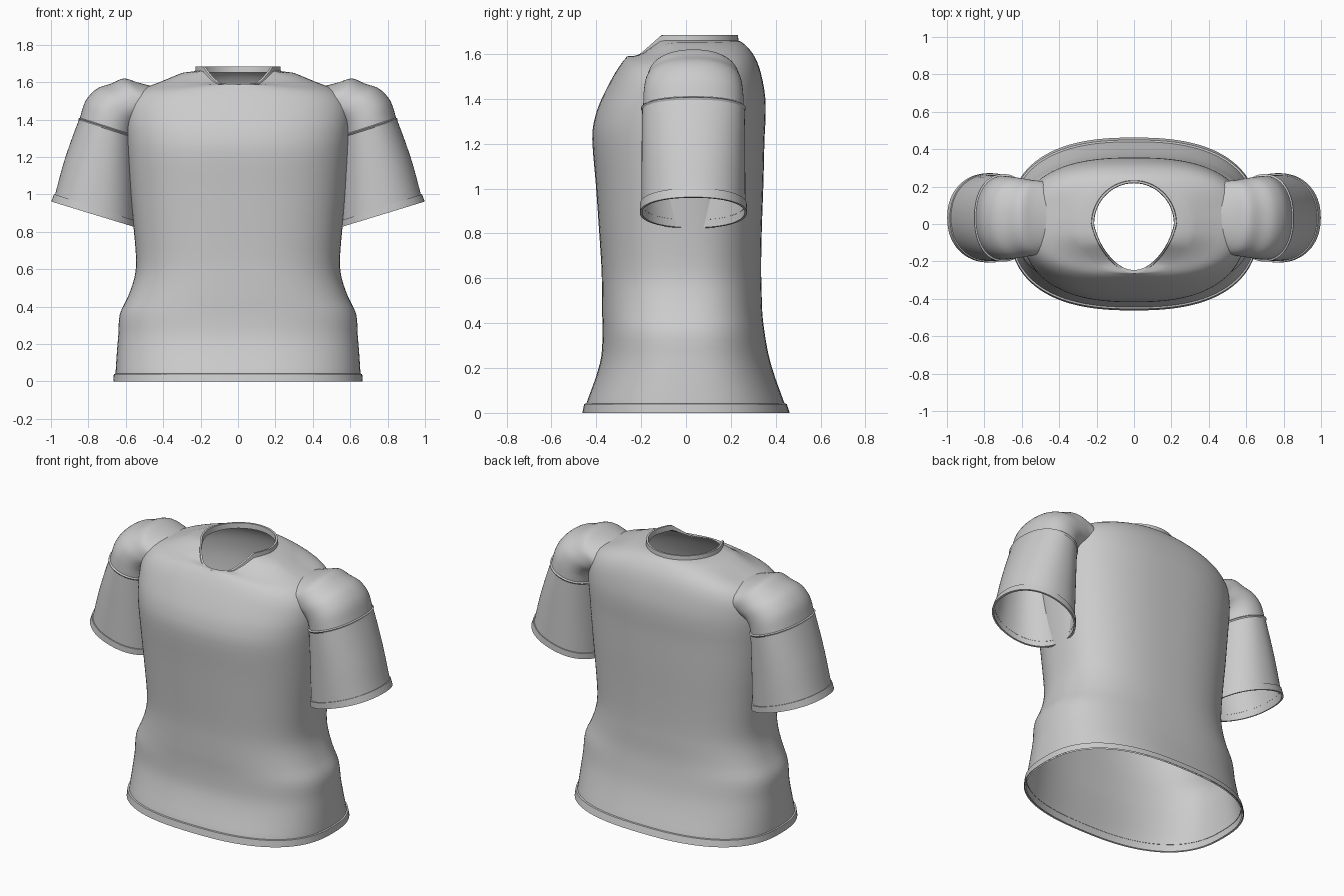
import bpy, bmesh, math
from mathutils import Vector
from mathutils.bvhtree import BVHTree

if "Cube" in bpy.data.objects:
    bpy.data.objects.remove(bpy.data.objects["Cube"])

SIDES = 96
cloth = bpy.data.materials.new("grey cloth")
cloth.diffuse_color = (0.6, 0.6, 0.6, 1)
cloth.use_nodes = True
cloth.node_tree.nodes["Principled BSDF"].inputs["Base Color"].default_value = cloth.diffuse_color


def resample(rows, steps):
    """Smooth (Catmull-Rom) interpolation through a short table of rows."""
    out = []
    for i in range(len(rows) - 1):
        a, b, c, d = (rows[max(0, min(len(rows) - 1, i + k))] for k in (-1, 0, 1, 2))
        for s in range(steps):
            t = s / steps
            out.append([q + 0.5 * t * (r - p + t * (2*p - 5*q + 4*r - s2 + t * (3*(q - r) + s2 - p)))
                        for p, q, r, s2 in zip(a, b, c, d)])
    return out + [list(rows[-1])]


def loft(name, rings):
    """Skin closed rings of points into a smooth open surface."""
    bm = bmesh.new()
    vs = [[bm.verts.new(p) for p in ring] for ring in rings]
    n = len(rings[0])
    for lo, hi in zip(vs, vs[1:]):
        for j in range(n):
            bm.faces.new((lo[j], lo[(j+1) % n], hi[(j+1) % n], hi[j]))
    me = bpy.data.meshes.new(name)
    bm.to_mesh(me)
    bm.free()
    me.materials.append(cloth)
    ob = bpy.data.objects.new(name, me)
    bpy.context.collection.objects.link(ob)
    bpy.context.view_layer.objects.active = ob
    ob.select_set(True)
    bpy.ops.object.shade_smooth_by_angle(angle=math.radians(40))
    ob.select_set(False)
    return ob


def sgn_pow(v, e):
    return math.copysign(abs(v) ** e, v)


def body_ring(row, grow=0.0, lift=0.0):
    """Superellipse: half width, front y, back y, side z, front z, back z, exponent."""
    w, yf, yb, zs, zf, zb, n = row
    ring = []
    for j in range(SIDES):
        t = 2 * math.pi * j / SIDES
        c, s = math.cos(t), math.sin(t)
        x = (w + grow) * sgn_pow(c, 2 / n)
        y = sgn_pow(s, 2 / n) * ((yb if s > 0 else -yf) + grow)
        k = min(1, max(0, (abs(s) - 0.15) / 0.8))
        k = k * k * (3 - 2 * k)
        ring.append((x, y, zs + ((zb if s > 0 else zf) - zs) * k + lift))
    return ring


# Torso, from the lower edge up to the shoulders
lower = [(.655, -.45, .45, 0), (.655, -.445, .44, .04), (.648, -.405, .40, .15),
         (.64, -.378, .37, .25), (.632, -.372, .35, .36), (.59, -.374, .34, .45),
         (.555, -.375, .337, .55), (.545, -.377, .335, .65), (.558, -.388, .338, .82),
         (.578, -.402, .345, 1.02), (.595, -.418, .35, 1.22), (.603, -.405, .355, 1.32)]
rows = [(w, f, b, z, z, z, 2.5) for w, f, b, z in lower]
rows += [(.605, -.376, .353, 1.40, 1.40, 1.41, 2.5),
         (.595, -.325, .335, 1.48, 1.50, 1.51, 2.5),
         (.54, -.29, .31, 1.55, 1.555, 1.58, 2.4),
         (.42, -.27, .275, 1.60, 1.58, 1.63, 2.25),
         (.30, -.265, .245, 1.65, 1.588, 1.655, 2.1)]
neck = (.225, -.258, .23, 1.66, 1.59, 1.66, 2.0)


def neck_ring(grow, lift):
    """Neck opening, egg shaped with a shallow point at the front."""
    ring = []
    for x, y, z in body_ring(neck, grow):
        if y < 0:
            u = min(1, -y / .26)
            x *= 1 - .22 * u
            z = 1.66 - .07 * min(1, max(0, (-y - .11) / .10))
        k = min(1, max(0, (y + .24) / .14))
        ring.append((x, y, z + lift * k))
    return ring


body = loft("torso", [body_ring(r) for r in resample(rows, 3)] + [neck_ring(0, 0)])
loft("bottom_hem", [body_ring(rows[0], .006, .004), body_ring(rows[0], .012),
                    body_ring(rows[1], .009), body_ring(rows[1], -.002, .002)])
loft("collar", [neck_ring(.004, -.004), neck_ring(.002, .025),
                neck_ring(-.010, .025), neck_ring(-.012, -.008)])

bm = bmesh.new()
bm.from_mesh(body.data)
torso_tree = BVHTree.FromBMesh(bm)
bm.free()


def sleeve_ring(row, side, grow=0.0):
    """Ring spanning an outer and an inner point, with a half depth in y."""
    ox, oz, ix, iz, ry = row
    mid = Vector(((ox + ix) / 2, 0.033, (oz + iz) / 2))
    half = Vector(((ox - ix) / 2, 0, (oz - iz) / 2))
    half *= 1 + grow / half.length
    pts = []
    for j in range(64):
        t = 2 * math.pi * j / 64
        p = mid + half * sgn_pow(math.cos(t), .92)
        p.y += (ry + grow) * sgn_pow(math.sin(t), .92)
        pts.append((side * p.x, p.y, p.z))
    return pts if side > 0 else pts[::-1]


def trim_inside(ob):
    """Remove the faces hidden within the torso."""
    bm = bmesh.new()
    bm.from_mesh(ob.data)
    hidden = []
    for f in bm.faces:
        c = f.calc_center_median()
        loc, nor, _, _ = torso_tree.find_nearest(c)
        if (c - loc).dot(nor) < -0.012:
            hidden.append(f)
    bmesh.ops.delete(bm, geom=hidden, context='FACES')
    bm.to_mesh(ob.data)
    bm.free()


tube = [(.992, .96, .55, .825, .232), (.978, 1.0, .55, .86, .232), (.935, 1.16, .55, 1.02, .231),
        (.888, 1.30, .55, 1.18, .23), (.848, 1.405, .55, 1.31, .228)]
cap = [(.845, 1.41, .55, 1.315, .224), (.815, 1.50, .54, 1.35, .222), (.755, 1.565, .52, 1.37, .216),
       (.68, 1.592, .49, 1.38, .208), (.61, 1.62, .46, 1.38, .20), (.54, 1.60, .42, 1.38, .195),
       (.46, 1.58, .38, 1.38, .18), (.38, 1.57, .33, 1.38, .16)]
for side, label in ((1, "left"), (-1, "right")):
    parts = [
        loft(label + "_sleeve", [sleeve_ring(r, side) for r in resample(tube, 4)]),
        loft(label + "_sleeve_cap", [sleeve_ring(r, side) for r in resample(cap, 4)]),
        # Turned cuff and the stitched ridge under the cap
        loft(label + "_cuff", [sleeve_ring(tube[0], side, -.004), sleeve_ring(tube[0], side, .007),
                               sleeve_ring(tube[1], side, .006), sleeve_ring(tube[1], side, -.001)]),
        loft(label + "_sleeve_seam", [sleeve_ring((.852, 1.395, .55, 1.30, .228), side, -.001),
                                      sleeve_ring(tube[-1], side, .006),
                                      sleeve_ring(cap[0], side, -.002)])]
    for ob in parts:
        trim_inside(ob)
